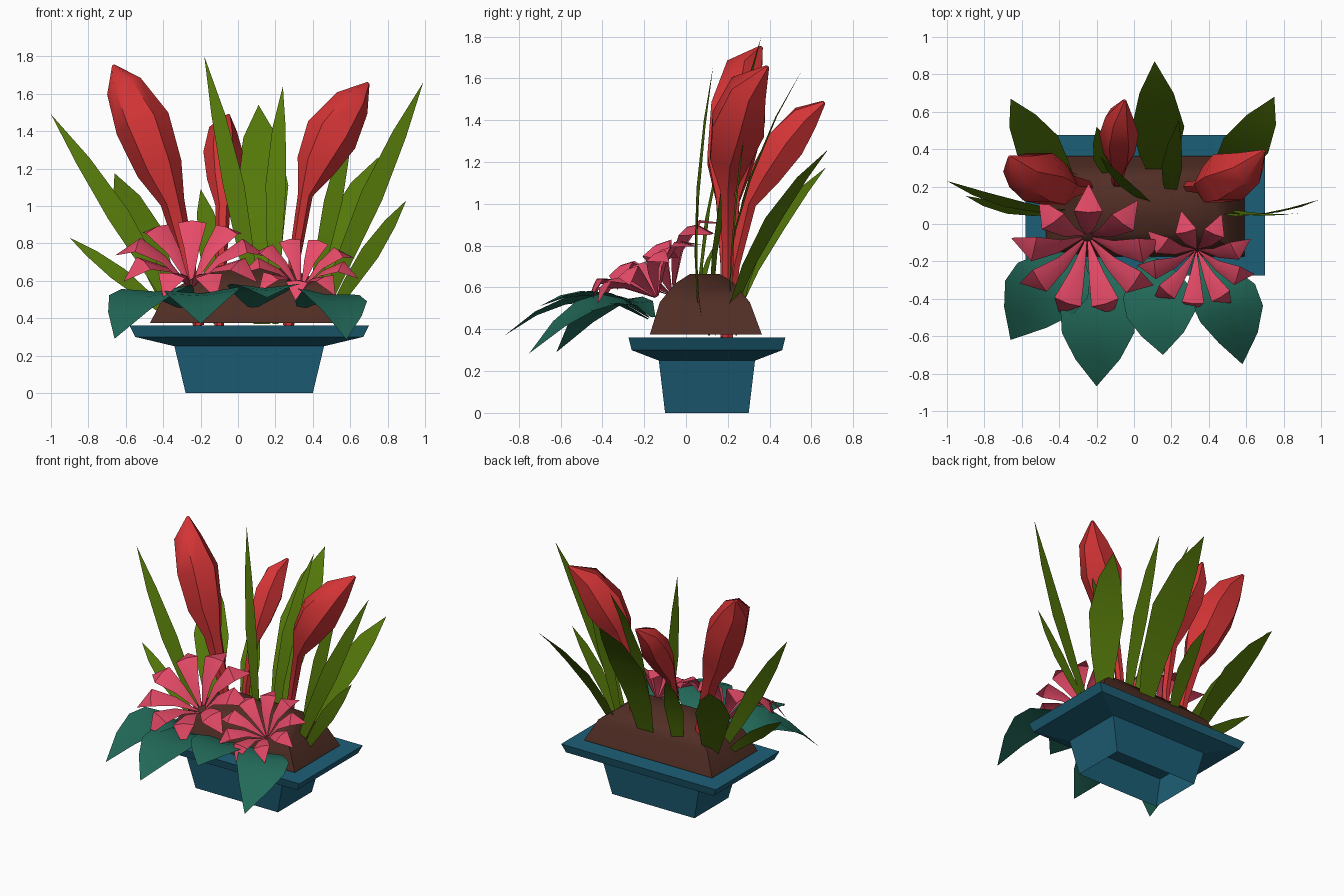
import bpy, math
from mathutils import Vector as V, Matrix

if "Cube" in bpy.data.objects:
    bpy.data.objects.remove(bpy.data.objects["Cube"])


def material(name, col):
    m = bpy.data.materials.new(name)
    m.diffuse_color = (*col, 1)
    m.use_nodes = True
    m.node_tree.nodes["Principled BSDF"].inputs["Base Color"].default_value = m.diffuse_color
    return m


BLUE = material("pot blue", (.012, .113, .18))
SOIL = material("soil brown", (.082, .027, .018))
RED = material("tulip red", (.65, .034, .036))
GREEN = material("blade green", (.09, .19, .003))
TEAL = material("broad leaf teal", (.016, .143, .10))
PINK = material("petal pink", (.80, .07, .14))


def mesh(name, verts, faces, mat, smooth=0):
    me = bpy.data.meshes.new(name)
    me.from_pydata([tuple(v) for v in verts], [], faces)
    me.materials.append(mat)
    ob = bpy.data.objects.new(name, me)
    bpy.context.collection.objects.link(ob)
    if smooth:
        bpy.context.view_layer.objects.active = ob
        ob.select_set(True)
        bpy.ops.object.shade_smooth_by_angle(angle=math.radians(smooth))
        ob.select_set(False)
    return ob


def loft(name, rings, mat, bottom=True, top=True, smooth=0):
    n = len(rings[0])
    faces = [(r * n + i, r * n + (i + 1) % n, (r + 1) * n + (i + 1) % n, (r + 1) * n + i)
             for r in range(len(rings) - 1) for i in range(n)]
    if bottom:
        faces.append(tuple(reversed(range(n))))
    if top:
        faces.append(tuple(range((len(rings) - 1) * n, len(rings) * n)))
    return mesh(name, [v for r in rings for v in r], faces, mat, smooth)


def rect(z, hx, hy, cx=.06, cy=.10):
    return [(cx - hx, cy - hy, z), (cx + hx, cy - hy, z), (cx + hx, cy + hy, z), (cx - hx, cy + hy, z)]


# Pot: hollow foot, flared rim, mound of soil
loft("pot_foot", [rect(0, .34, .20), rect(.25, .40, .23)], BLUE, bottom=False, top=False)
loft("pot_rim", [rect(.25, .40, .23), rect(.30, .61, .36), rect(.36, .64, .375)], BLUE)
loft("soil_mound", [rect(.375, .53, .268, .06, .095), rect(.53, .45, .215, .06, .09),
                    rect(.62, .31, .14, .08, .09), rect(.665, .18, .07, .10, .09)], SOIL, smooth=50)


def bezier(a, c, b, t):
    return a * (1 - t) ** 2 + c * 2 * t * (1 - t) + b * t * t


def strip(centres, halves, side, fold):
    """Verts and faces of a folded strip that ends in a point."""
    verts, faces = [], []
    side = V(side).normalized()
    for i, (p, h) in enumerate(zip(centres, halves)):
        d = centres[min(i + 1, len(centres) - 1)] - centres[max(i - 1, 0)]
        nrm = side.cross(d).normalized()
        verts += [p - side * h, p + nrm * fold * h, p + side * h]
    for i in range(len(centres) - 2):
        k = i * 3
        faces += [(k, k + 1, k + 4, k + 3), (k + 1, k + 2, k + 5, k + 4)]
    k = (len(centres) - 2) * 3
    verts = verts[:k + 3] + [centres[-1]]
    faces += [(k, k + 1, k + 3), (k + 1, k + 2, k + 3)]
    return verts, faces


# Upright green blades: base, bend, tip, half width, width direction
blades = [
    ((.13, .24, .37), (.14, .42, 1.15), (.11, .87, 1.54), .14, (1, 0, 0)),
    ((.10, .11, .37), (.02, .12, 1.0), (-.18, .36, 1.80), .06, (1, -.3, 0)),
    ((-.11, .24, .37), (-.13, .30, .80), (-.20, .52, 1.09), .07, (1, .2, 0)),
    ((.20, .14, .37), (.18, .22, 1.1), (.24, .555, 1.64), .055, (1, -.1, 0)),
    ((.44, .06, .40), (.66, .01, .95), (.99, .13, 1.66), .06, (.9, .1, -.4)),
    ((.42, .18, .40), (.58, .36, .95), (.75, .68, 1.26), .125, (1, -.35, 0)),
    ((.48, .08, .40), (.68, .03, .72), (.90, .06, 1.03), .05, (.8, .1, -.5)),
    ((.38, .20, .40), (.50, .22, 1.0), (.61, .30, 1.49), .05, (1, .1, 0)),
    ((-.32, .07, .40), (-.55, .04, .85), (-1.0, .23, 1.49), .06, (.85, .2, .4)),
    ((-.36, .06, .40), (-.60, .04, .62), (-.90, .15, .83), .05, (.7, .4, .4)),
    ((-.34, .20, .40), (-.50, .36, .90), (-.66, .67, 1.175), .12, (.9, .42, 0)),
]
for i, (a, c, b, w, s) in enumerate(blades):
    pts = [bezier(V(a), V(c), V(b), t) for t in (0, .3, .55, .8, 1)]
    mesh(f"green_blade_{i + 1}", *strip(pts, (w * .3, w * .75, w, w * .65, 0), s, 0), GREEN, 40)

# Red buds on stems: centre line with radius at each point
buds = [
    [(-.21, .19, .36, .03), (-.27, .20, .70, .04), (-.35, .20, 1.02, .065), (-.42, .21, 1.20, .125),
     (-.51, .25, 1.44, .15), (-.61, .28, 1.64, .10), (-.665, .36, 1.75, .01)],
    [(.27, .20, .36, .03), (.30, .20, .70, .03), (.36, .20, 1.06, .04), (.42, .21, 1.22, .11),
     (.50, .25, 1.38, .145), (.61, .30, 1.55, .10), (.695, .39, 1.655, .01)],
    [(-.10, .20, .36, .025), (-.09, .23, .70, .03), (-.08, .30, 1.00, .04), (-.08, .38, 1.14, .085),
     (-.08, .48, 1.29, .105), (-.08, .57, 1.41, .075), (-.05, .66, 1.485, .01)],
]
for i, line in enumerate(buds):
    pts = [V(p[:3]) for p in line]
    rings = []
    for j, p in enumerate(pts):
        d = (pts[min(j + 1, 6)] - pts[max(j - 1, 0)]).normalized()
        u = V((0, 1, 0)).cross(d).normalized()
        v = d.cross(u)
        rings.append([p + (u * math.cos(k * math.pi / 3) + v * math.sin(k * math.pi / 3)) * line[j][3]
                      for k in range(6)])
    loft(f"red_bud_{i + 1}", rings, RED, smooth=50)

# Broad teal leaves hanging over the front
broad = [
    ((-.30, -.16, .46), (-.46, -.30, .74), (-.66, -.62, .29), .21, (.85, -.42, .05)),
    ((-.21, -.18, .45), (-.18, -.50, .70), (-.20, -.868, .37), .20, (1, 0, .05)),
    ((.08, -.18, .46), (.16, -.42, .68), (.155, -.70, .51), .19, (1, .1, 0)),
    ((.34, -.18, .46), (.54, -.38, .70), (.58, -.75, .285), .18, (.94, .25, -.12)),
]
for i, (a, c, b, w, s) in enumerate(broad):
    pts = [bezier(V(a), V(c), V(b), t) for t in (0, .2, .4, .6, .8, 1)]
    mesh(f"broad_leaf_{i + 1}", *strip(pts, (w * .15, w * .7, w, w * .97, w * .6, 0), s, .12), TEAL, 60)


# Pink flowers: a bowl of arched petals, tipped towards the front
def flower(name, c, R, count, turn):
    verts, faces = [], []
    tilt = Matrix.Rotation(math.radians(30), 3, 'X')
    for k in range(count):
        a = math.radians(turn) + k * math.tau / count
        d = V((math.cos(a), math.sin(a), 0))
        pts = [V(c) + tilt @ (d * R * r + V((0, 0, R * h)))
               for r, h in ((.03, 0), (.36, .36), (.70, .54), (1.0, .35))]
        v, f = strip(pts, (.01 * R, .10 * R, .185 * R, 0), tilt @ V((-d.y, d.x, 0)), -.2)
        faces += [tuple(n + len(verts) for n in q) for q in f]
        verts += v
    mesh(name, verts, faces, PINK, 30)


flower("pink_flower_left", (-.25, -.07, .57), .415, 9, -71)
flower("pink_flower_right", (.335, -.14, .555), .32, 9, -95)
